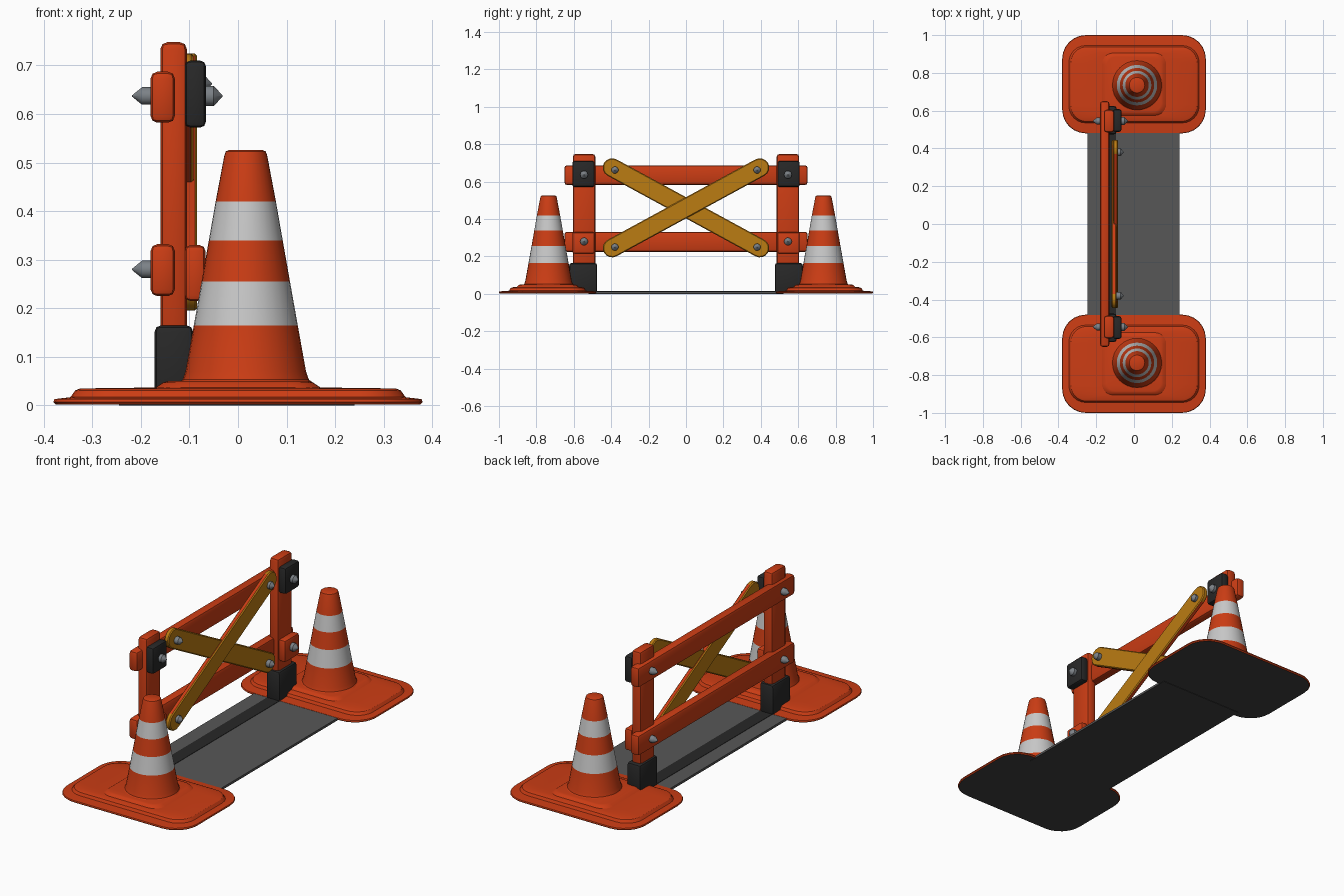
import bpy, bmesh, math
from mathutils import Matrix, Vector

if "Cube" in bpy.data.objects:
    bpy.data.objects.remove(bpy.data.objects["Cube"])


def mat(name, r, g, b):
    m = bpy.data.materials.new(name)
    m.diffuse_color = (r, g, b, 1)
    m.use_nodes = True
    m.node_tree.nodes["Principled BSDF"].inputs["Base Color"].default_value = m.diffuse_color
    return m


ORANGE = mat("orange plastic", 0.60, 0.046, 0.007)
WHITE = mat("white reflective", 0.58, 0.58, 0.58)
YELLOW = mat("yellow paint", 0.50, 0.20, 0.006)
BLACK = mat("black rubber", 0.021, 0.021, 0.021)
GREY = mat("grey mat", 0.095, 0.095, 0.095)
UNDER = mat("dark underside", 0.05, 0.05, 0.05)
STEEL = mat("steel", 0.20, 0.22, 0.24)


def finish(name, bm, mats, rule=None, angle=35):
    """Turn a bmesh into a smooth-by-angle object; rule(face) picks the material."""
    bmesh.ops.recalc_face_normals(bm, faces=bm.faces)
    for f in bm.faces:
        f.smooth = True
        if rule:
            f.material_index = rule(f)
    me = bpy.data.meshes.new(name)
    bm.to_mesh(me)
    bm.free()
    for m in mats:
        me.materials.append(m)
    me.set_sharp_from_angle(angle=math.radians(angle))
    ob = bpy.data.objects.new(name, me)
    bpy.context.collection.objects.link(ob)
    return ob


def box(name, lo, hi, m, bevel=0.0):
    bm = bmesh.new()
    bmesh.ops.create_cube(bm, size=1)
    for v in bm.verts:
        v.co = [(a + b) / 2 + c * (b - a) for a, b, c in zip(lo, hi, v.co)]
    if bevel:
        bmesh.ops.bevel(bm, geom=bm.edges[:], offset=bevel, segments=2,
                        profile=0.5, affect='EDGES')
    return finish(name, bm, [m])


def skin(bm, rings):
    """Bridge successive closed rings of points and cap both ends."""
    vs = [[bm.verts.new(p) for p in ring] for ring in rings]
    n = len(vs[0])
    for a, b in zip(vs, vs[1:]):
        for i in range(n):
            j = (i + 1) % n
            bm.faces.new((a[i], a[j], b[j], b[i]))
    bm.faces.new(vs[0])
    bm.faces.new(vs[-1])


def round_rect(cx, cy, hx, hy, r, z, seg=6):
    pts = []
    for k, (sx, sy) in enumerate([(1, 1), (-1, 1), (-1, -1), (1, -1)]):
        for i in range(seg + 1):
            a = math.radians(90 * k + 90 * i / seg)
            pts.append((cx + sx * (hx - r) + r * math.cos(a),
                        cy + sy * (hy - r) + r * math.sin(a), z))
    return pts


def circle(c, r, z, n=32):
    return [(c[0] + r * math.cos(2 * math.pi * i / n),
             c[1] + r * math.sin(2 * math.pi * i / n), z) for i in range(n)]


def bolt(name, x, y, z, length, r, side):
    """Pointed bolt head along x."""
    bm = bmesh.new()
    prof = [(-0.01, r), (length * 0.45, r), (length * 0.55, r * 0.85), (length, r * 0.08)]
    skin(bm, [[(x + side * d, y + q * math.cos(a), z + q * math.sin(a))
               for a in [2 * math.pi * i / 12 for i in range(12)]] for d, q in prof])
    return finish(name, bm, [STEEL])


def brace(name, x0, x1, sign):
    """Diagonal board with rounded ends; narrow straight edges are orange."""
    p, q = Vector((-0.395, 0.46 + sign * 0.215)), Vector((0.395, 0.46 - sign * 0.215))
    d = (q - p).normalized()
    base = math.atan2(d.y, d.x)
    outline = []
    for c, start in ((q, -90), (p, 90)):
        for i in range(9):
            a = base + math.radians(start + 180 * i / 8)
            outline.append((c.x + 0.05 * math.cos(a), c.y + 0.05 * math.sin(a)))
    cy = sum(o[0] for o in outline) / len(outline)
    cz = sum(o[1] for o in outline) / len(outline)

    def ring(x, s):
        k = 1 - s / 0.05
        res = []
        for i, (y, z) in enumerate(outline):
            c = q if i < 9 else p
            res.append((x, c.x + (y - c.x) * k, c.y + (z - c.y) * k))
        return res
    bm = bmesh.new()
    skin(bm, [ring(x0, 0.005), ring(x0 + 0.005, 0), ring(x1 - 0.005, 0), ring(x1, 0.005)])
    return finish(name, bm, [YELLOW, ORANGE],
                  lambda f: int(abs(f.normal.x) < 0.2
                                and abs(f.calc_center_median().y) < 0.1))


# grey mat between the two pads, with its dark underside
box("ground_mat", (-0.245, -0.52, 0.004), (0.24, 0.52, 0.012), GREY)
box("mat_underside", (-0.245, -0.52, 0.0), (0.24, 0.52, 0.004), UNDER)
box("mat_dark_strip", (-0.165, -0.48, 0.01), (-0.095, 0.48, 0.014), BLACK)

for s, end in ((-1, "near"), (1, "far")):
    cy = 0.74 * s

    def ys(a, b):
        return sorted((a * s, b * s))

    # stepped base pad
    bm = bmesh.new()
    skin(bm, [round_rect(0, cy, hx, hy, r, z) for hx, hy, r, z in (
        (0.375, 0.255, 0.12, 0.002), (0.38, 0.26, 0.125, 0.007),
        (0.378, 0.258, 0.125, 0.013), (0.345, 0.205, 0.09, 0.017),
        (0.335, 0.198, 0.085, 0.031), (0.325, 0.188, 0.08, 0.035),
        (0.17, 0.165, 0.06, 0.037), (0.155, 0.155, 0.05, 0.047),
        (0.145, 0.145, 0.05, 0.05))])
    finish(end + "_base_pad", bm, [ORANGE, UNDER],
           lambda f: int(f.calc_center_median().z < 0.003), 30)

    # striped cone
    bm = bmesh.new()
    c = (0.016, 0.735 * s)
    skin(bm, [circle(c, r, z) for r, z in (
        (0.142, 0.045), (0.130, 0.053), (0.124, 0.07), (0.107, 0.165), (0.091, 0.255),
        (0.076, 0.34), (0.062, 0.42), (0.044, 0.515), (0.041, 0.523), (0.034, 0.526))])

    def stripes(f):
        z = f.calc_center_median().z
        return int(0.165 < z < 0.255 or 0.34 < z < 0.42)
    finish(end + "_cone", bm, [ORANGE, WHITE], stripes)

    # fence post, rubber foot and clamp plates
    a, b = ys(0.485, 0.605)
    box(end + "_post", (-0.16, a, 0.1), (-0.105, b, 0.748), ORANGE, 0.015)
    a, b = ys(0.475, 0.625)
    box(end + "_post_foot", (-0.172, a, 0.004), (-0.092, b, 0.165), BLACK, 0.014)
    a, b = ys(0.488, 0.608)
    box(end + "_upper_clamp", (-0.11, a, 0.572), (-0.066, b, 0.71), BLACK, 0.012)
    box(end + "_lower_clamp", (-0.11, a, 0.215), (-0.067, b, 0.33), ORANGE, 0.012)

    # bolts through the clamps, rails and braces
    for z, level in ((0.637, "upper"), (0.28, "lower")):
        bolt(f"{end}_{level}_rail_bolt", -0.18, 0.545 * s, z, 0.038, 0.018, -1)
        bolt(f"{end}_{level}_clamp_bolt", -0.066, 0.545 * s, z, 0.034, 0.021, 1)
    for z, level in ((0.662, "upper"), (0.25, "lower")):
        bolt(f"{end}_{level}_brace_bolt", -0.084, 0.38 * s, z, 0.03, 0.019, 1)

# horizontal rails on the back of the posts
box("upper_rail", (-0.18, -0.65, 0.582), (-0.13, 0.65, 0.687), ORANGE, 0.014)
box("lower_rail", (-0.18, -0.65, 0.225), (-0.13, 0.65, 0.332), ORANGE, 0.014)

# crossed diagonal braces
brace("falling_brace", -0.118, -0.092, 1)
brace("rising_brace", -0.110, -0.084, -1)
